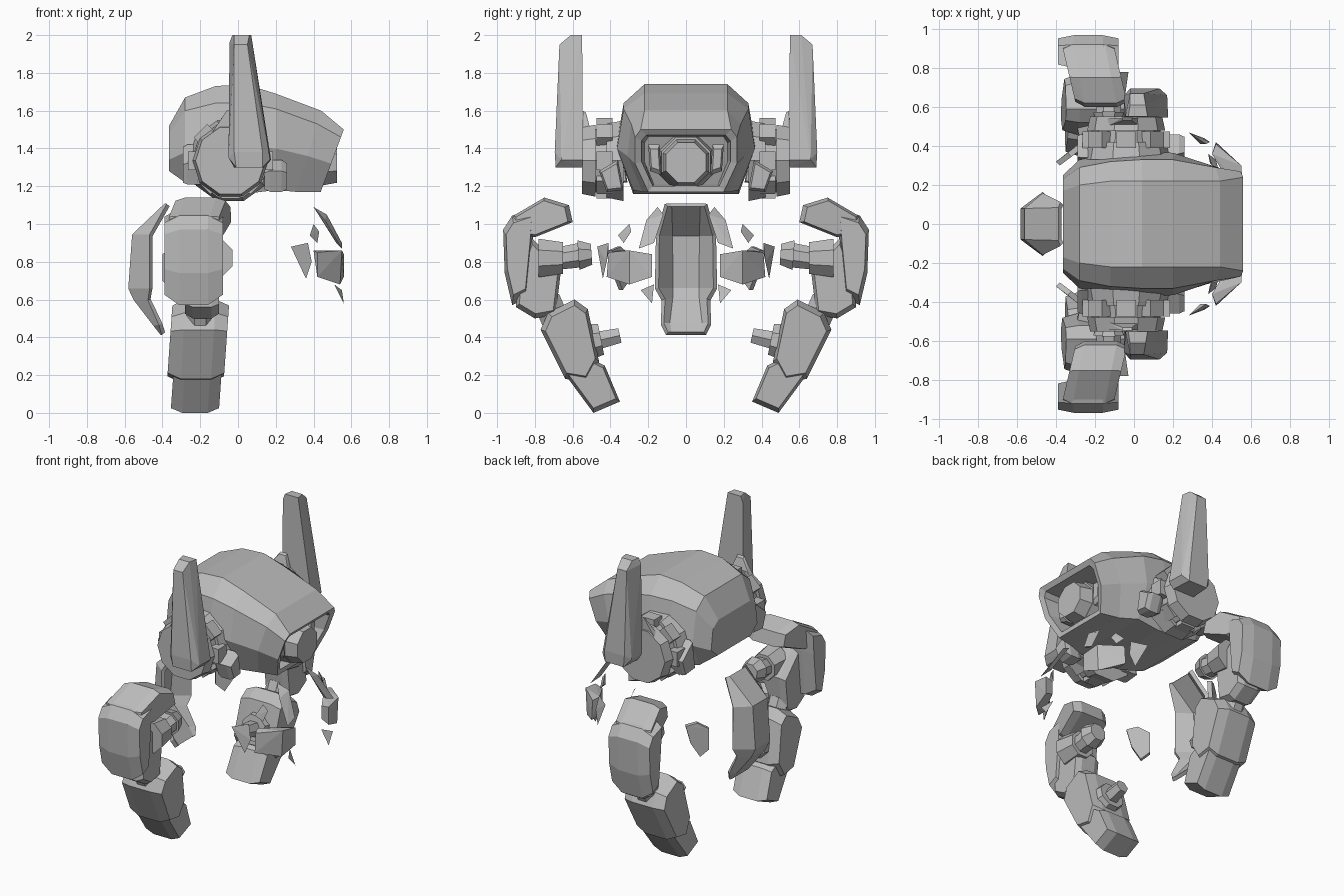
import bpy, bmesh, math
from mathutils import Vector, Matrix

grey = bpy.data.materials.new("mid_grey")
grey.diffuse_color = (0.5, 0.5, 0.5, 1)


def finish(name, bm, mirror=False):
    """Turn a bmesh into a flat shaded object, optionally mirrored across y."""
    bmesh.ops.recalc_face_normals(bm, faces=bm.faces)
    me = bpy.data.meshes.new(name)
    bm.to_mesh(me)
    bm.free()
    me.materials.append(grey)
    ob = bpy.data.objects.new(name, me)
    bpy.context.collection.objects.link(ob)
    if mirror:
        m = ob.modifiers.new("mirror", 'MIRROR')
        m.use_axis = (False, True, False)
        m.use_mirror_merge = False
    return ob


def hull(name, pts, mirror=True):
    bm = bmesh.new()
    for p in pts:
        bm.verts.new(p)
    r = bmesh.ops.convex_hull(bm, input=bm.verts)
    junk = [g for g in set(r["geom_interior"] + r["geom_unused"])
            if isinstance(g, bmesh.types.BMVert)]
    bmesh.ops.delete(bm, geom=junk, context='VERTS')
    bmesh.ops.dissolve_limit(bm, angle_limit=0.03, verts=bm.verts, edges=bm.edges)
    return finish(name, bm, mirror)


def slab(name, prof, x0, x1, c=0.06, k=0.7, lean=0.0, yaw=0.0):
    """Convex (y, z) profile given thickness in x, with chamfered sides."""
    cy = sum(p[0] for p in prof) / len(prof)
    cz = sum(p[1] for p in prof) / len(prof)
    pts = []
    for x, s in ((x0, k), (x0 + c, 1), (x1 - c, 1), (x1, k)):
        for y, z in prof:
            pts.append((x + lean * (z - cz) + yaw * (y - cy),
                        cy + (y - cy) * s, cz + (z - cz) * s))
    return hull(name, pts)


def loft(name, rings):
    bm = bmesh.new()
    vs = [[bm.verts.new(p) for p in r] for r in rings]
    n = len(vs[0])
    for a, b in zip(vs, vs[1:]):
        for i in range(n):
            bm.faces.new((a[i], a[(i + 1) % n], b[(i + 1) % n], b[i]))
    bm.faces.new(vs[0])
    bm.faces.new(vs[-1])
    return finish(name, bm)


def rod(name, a, b, r1, r2, sides=8, mirror=True):
    a, b = Vector(a), Vector(b)
    d = b - a
    mat = Matrix.Translation((a + b) / 2) @ d.to_track_quat('Z', 'Y').to_matrix().to_4x4() \
        @ Matrix.Rotation(math.pi / sides, 4, 'Z')
    bm = bmesh.new()
    bmesh.ops.create_cone(bm, cap_ends=True, segments=sides, radius1=r1, radius2=r2,
                          depth=d.length, matrix=mat)
    return finish(name, bm, mirror)


def section(x, pts, slope=0.0, ztop=0.0):
    half = [(x - slope * (ztop - z), y, z) for y, z in pts]
    return half + [(a, -y, z) for a, y, z in reversed(half)]


# Head: faceted helmet facing +x, with a slanted, recessed face opening
S = 0.37
loft("head", [
    section(-0.365, [(0.17, 1.52), (0.23, 1.48), (0.25, 1.34), (0.18, 1.28)]),
    section(-0.28, [(0.20, 1.67), (0.29, 1.60), (0.33, 1.38), (0.25, 1.22)]),
    section(-0.12, [(0.22, 1.73), (0.32, 1.64), (0.355, 1.41), (0.27, 1.18)]),
    section(0.04, [(0.22, 1.74), (0.33, 1.64), (0.37, 1.41), (0.28, 1.16)]),
    section(0.20, [(0.22, 1.69), (0.33, 1.61), (0.365, 1.40), (0.28, 1.18)]),
    section(0.44, [(0.22, 1.60), (0.29, 1.53), (0.31, 1.36), (0.23, 1.17)], 0.3, 1.6),
    section(0.56, [(0.24, 1.50), (0.27, 1.46), (0.27, 1.32), (0.20, 1.17)], S, 1.5),
    section(0.55, [(0.21, 1.47), (0.235, 1.44), (0.235, 1.33), (0.175, 1.20)], S, 1.5),
    section(0.38, [(0.20, 1.46), (0.22, 1.43), (0.22, 1.33), (0.17, 1.21)], S, 1.5),
])

# Eye: octagonal lens with a collar and side cheeks inside the opening
rod("eye_collar", (0.30, 0, 1.33), (0.44, 0, 1.33), 0.16, 0.14, 8, False)
rod("eye_lens", (0.40, 0, 1.325), (0.525, 0, 1.325), 0.14, 0.115, 8, False)
slab("cheek", [(0.13, 1.26), (0.19, 1.28), (0.20, 1.42), (0.14, 1.42)], 0.30, 0.45, 0.02)

# Ear hubs: stacked discs with clamps around the rim
EX, EZ = -0.04, 1.335
rod("ear_base", (EX, 0.33, EZ), (EX, 0.42, EZ), 0.225, 0.205, 10)
rod("ear_disc", (EX, 0.41, EZ), (EX, 0.49, EZ), 0.185, 0.175, 10)
rod("ear_cap", (EX, 0.48, EZ), (EX, 0.55, EZ), 0.20, 0.185, 10)
hull("ear_peak", [(-0.14, 0.50, 1.48), (0.03, 0.50, 1.48), (-0.14, 0.54, 1.48), (0.03, 0.54, 1.48),
                  (-0.06, 0.53, 1.59), (-0.01, 0.53, 1.59), (-0.06, 0.545, 1.6), (-0.01, 0.545, 1.6)])
for i in range(8):
    a = math.radians(45 * i + 90)
    u = Vector((math.cos(a), 0, math.sin(a)))
    t = Vector((-u.z, 0, u.x))
    c = Vector((EX, 0, EZ))
    top = 0.20 if u.z < -0.5 else 0.225
    hull("ear_clamp", [c + u * r + t * s + Vector((0, y, 0))
                       for r in (0.15, top) for s in (-0.05, 0.05) for y in (0.39, 0.475)])
slab("ear_strut", [(0.33, 1.18), (0.42, 1.17), (0.46, 1.28), (0.36, 1.34)], 0.14, 0.26, 0.03, 0.8)
slab("ear_rear_strut", [(0.31, 1.22), (0.42, 1.21), (0.46, 1.32), (0.34, 1.42)],
     -0.29, -0.16, 0.02, 0.9)

# Antennas: tall tapering blades
hull("antenna", [
    (-0.03, 0.55, 2.0), (0.07, 0.55, 2.0), (-0.02, 0.61, 2.0), (0.06, 0.61, 2.0),
    (-0.02, 0.67, 1.95), (0.05, 0.67, 1.95), (0.075, 0.55, 1.96), (-0.045, 0.55, 1.96),
    (-0.05, 0.545, 1.35), (0.175, 0.545, 1.34), (-0.05, 0.66, 1.35), (0.17, 0.66, 1.34),
    (-0.02, 0.695, 1.38), (0.13, 0.695, 1.38),
    (-0.02, 0.545, 1.3), (0.14, 0.545, 1.3), (-0.01, 0.69, 1.3), (0.13, 0.69, 1.3)])

# Upper arms: bent armour around an elbow block
slab("shoulder_cap", [(0.60, 1.01), (0.62, 1.10), (0.75, 1.14), (0.92, 1.04),
                      (0.94, 0.94), (0.80, 0.93)], -0.335, -0.07, 0.05, 0.85, 0.0, -0.2)
slab("shoulder_plate", [(0.80, 1.085), (0.92, 1.045), (0.968, 0.97), (0.96, 0.74),
                        (0.92, 0.57), (0.84, 0.61), (0.81, 0.92)], -0.39, -0.08, 0.08, 0.8)
slab("elbow", [(0.66, 0.77), (0.82, 0.93), (0.89, 0.75), (0.90, 0.56),
               (0.80, 0.50), (0.69, 0.52), (0.68, 0.65)], -0.28, -0.10, 0.04, 0.85)
rod("arm_collar", (-0.13, 0.78, 0.82), (-0.13, 0.65, 0.82), 0.11, 0.09)
rod("arm_joint", (-0.13, 0.66, 0.82), (-0.13, 0.56, 0.835), 0.065, 0.07)
rod("arm_plug", (-0.13, 0.57, 0.835), (-0.13, 0.50, 0.84), 0.085, 0.06)

# Lower arms: forearm shell, tapered tip and side knob
rod("elbow_link", (-0.20, 0.74, 0.60), (-0.20, 0.66, 0.42), 0.08, 0.08)
slab("forearm", [(0.59, 0.60), (0.73, 0.53), (0.77, 0.44), (0.64, 0.18), (0.52, 0.16),
                 (0.46, 0.27), (0.54, 0.40), (0.52, 0.55)], -0.36, -0.06, 0.07, 0.85, 0.06)
slab("forearm_tip", [(0.66, 0.23), (0.49, 0.0), (0.35, 0.06), (0.43, 0.25),
                     (0.53, 0.30)], -0.345, -0.09, 0.06, 0.85, 0.06)
rod("knob_base", (-0.20, 0.60, 0.36), (-0.20, 0.45, 0.39), 0.12, 0.09)
rod("knob", (-0.20, 0.48, 0.38), (-0.20, 0.35, 0.41), 0.055, 0.045, 6)

# Back shell: thin curved plate floating behind
rows = [(1.10, -0.38, 0.08, -0.37, 0.105), (0.94, -0.55, 0.075, -0.46, 0.15),
        (0.66, -0.57, 0.075, -0.46, 0.155), (0.60, -0.54, 0.075, -0.47, 0.12),
        (0.47, -0.44, 0.09, -0.41, 0.125), (0.42, -0.40, 0.08, -0.395, 0.10)]
bm = bmesh.new()
grid = [[bm.verts.new(p) for p in ((xe, -we, z), (xc, -wc, z), (xc, wc, z), (xe, we, z))]
        for z, xc, wc, xe, we in rows]
for a, b in zip(grid, grid[1:]):
    for i in range(3):
        bm.faces.new((a[i], a[i + 1], b[i + 1], b[i]))
shell = finish("back_shell", bm)
sol = shell.modifiers.new("thickness", 'SOLIDIFY')
sol.thickness = 0.025
sol.offset = 0

# Rear shields: small tapering plates either side of the back shell
hull("rear_shield", [(x + o, y - o, z) for o in (0, 0.02) for x, y, z in (
    (-0.285, 0.41, 0.86), (-0.34, 0.365, 0.88), (-0.40, 0.32, 0.84),
    (-0.40, 0.32, 0.70), (-0.355, 0.355, 0.65), (-0.31, 0.39, 0.74))])

# Front shell fragments: broken curved armour pieces
hull("side_plate", [(0.56, 0.18, 0.84), (0.56, 0.18, 0.72), (0.55, 0.30, 0.86), (0.54, 0.30, 0.68),
                    (0.42, 0.41, 0.85), (0.42, 0.42, 0.72), (0.50, 0.19, 0.83), (0.50, 0.19, 0.74),
                    (0.40, 0.36, 0.86), (0.42, 0.36, 0.72)])
hull("upper_plate", [(0.40, 0.15, 1.09), (0.47, 0.12, 1.05), (0.55, 0.17, 0.90), (0.55, 0.25, 0.87),
                     (0.46, 0.21, 1.02), (0.52, 0.18, 0.90)])
hull("side_shard", [(0.28, 0.47, 0.88), (0.37, 0.41, 0.90), (0.39, 0.42, 0.80),
                    (0.36, 0.44, 0.71), (0.34, 0.41, 0.85)])
hull("upper_chip", [(0.38, 0.36, 0.94), (0.40, 0.30, 1.00), (0.43, 0.29, 0.96),
                    (0.42, 0.33, 0.90), (0.39, 0.31, 0.93)])
hull("lower_chip", [(0.51, 0.17, 0.68), (0.55, 0.24, 0.65), (0.56, 0.18, 0.58), (0.53, 0.18, 0.64)])
